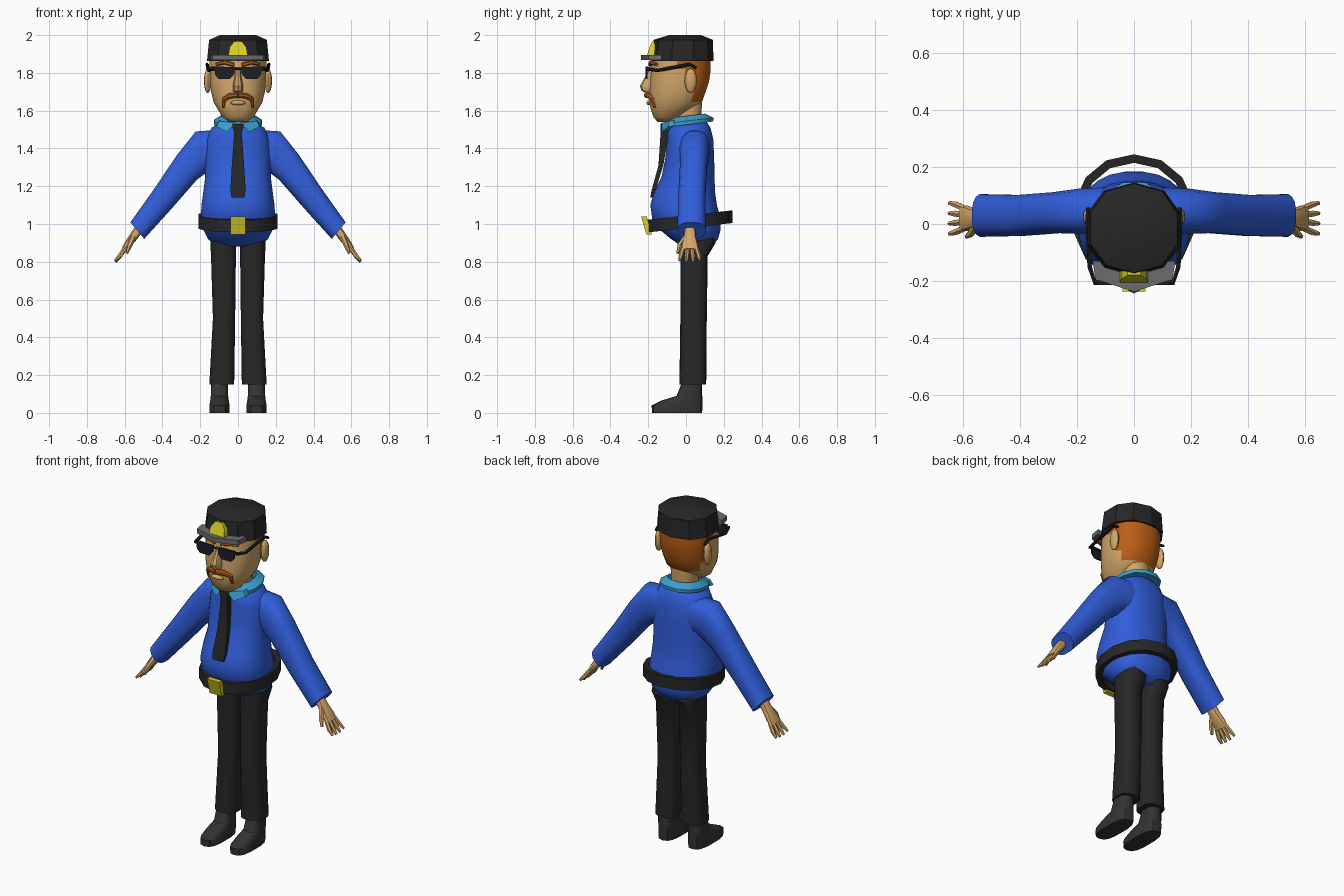
import bpy, bmesh
from math import sin, cos, pi, radians
from mathutils import Vector, Matrix

cube = bpy.data.objects.get("Cube")
if cube:
    bpy.data.objects.remove(cube)


def material(name, rgb):
    m = bpy.data.materials.new(name)
    m.use_nodes = True
    m.diffuse_color = (*rgb, 1)
    m.node_tree.nodes["Principled BSDF"].inputs["Base Color"].default_value = (*rgb, 1)
    return m


BLUE = material("shirt blue", (.03, .11, .7))
SKY = material("collar light blue", (.045, .35, .62))
BLACK = material("cloth black", (.02, .02, .02))
SHOE = material("shoe charcoal", (.033, .033, .033))
SKIN = material("skin tan", (.64, .38, .14))
HAIR = material("hair orange", (.5, .115, .008))
YELLOW = material("badge yellow", (.68, .62, .02))
GREY = material("visor grey", (.15, .15, .16))
GLASS = material("glasses black", (.012, .013, .018))


def finish(name, bm, mat, side=1, angle=40):
    for v in bm.verts:
        v.co.x *= side
    bmesh.ops.recalc_face_normals(bm, faces=bm.faces)
    me = bpy.data.meshes.new(name)
    bm.to_mesh(me)
    bm.free()
    me.materials.append(mat)
    ob = bpy.data.objects.new(name, me)
    bpy.context.collection.objects.link(ob)
    bpy.ops.object.select_all(action='DESELECT')
    ob.select_set(True)
    bpy.context.view_layer.objects.active = ob
    bpy.ops.object.shade_smooth_by_angle(angle=radians(angle))
    return ob


def level(z, front, back, rx, cx=0, slope=0):
    """Horizontal ring given by its front, back and half width."""
    cy, ry = (front + back) / 2, (back - front) / 2
    return Vector((cx, cy, z + slope * cy)), Vector((rx, 0, 0)), Vector((0, ry, ry * slope))


def tilted(x, y, z, ru, rv, deg):
    """Ring leaning in the front plane."""
    t = radians(deg)
    return Vector((x, y, z)), Vector((cos(t), 0, sin(t))) * ru, Vector((0, rv, 0))


def loft(name, rings, mat, n=20, p=2.3, side=1, closed=False, angle=40):
    bm = bmesh.new()

    def power(c):
        return (abs(c) ** (2 / p)) * (1 if c > 0 else -1)
    loops = []
    for c, u, v in rings:
        angles = [(i + .5) * 2 * pi / n for i in range(n)]
        loops.append([bm.verts.new(c + u * power(cos(a)) + v * power(sin(a))) for a in angles])
    pairs = list(zip(loops, loops[1:]))
    if closed:
        pairs.append((loops[-1], loops[0]))
    else:
        bm.faces.new(loops[0])
        bm.faces.new(loops[-1])
    for a, b in pairs:
        for i in range(n):
            j = (i + 1) % n
            bm.faces.new((a[i], a[j], b[j], b[i]))
    return finish(name, bm, mat, side, angle)


def tube(name, points, radii, mat, side=1, n=8):
    pts = [Vector(q) for q in points]
    rings = []
    for i, q in enumerate(pts):
        d = pts[min(i + 1, len(pts) - 1)] - pts[max(i - 1, 0)]
        quat = d.to_track_quat('Z', 'Y')
        rings.append((q, quat @ Vector((radii[i], 0, 0)), quat @ Vector((0, radii[i], 0))))
    return loft(name, rings, mat, n, 2, side)


def prism(name, points, offset, mat, side=1):
    bm = bmesh.new()
    face = bm.faces.new([bm.verts.new(q) for q in points])
    new = bmesh.ops.extrude_face_region(bm, geom=[face], use_keep_orig=True)
    moved = [g for g in new["geom"] if isinstance(g, bmesh.types.BMVert)]
    bmesh.ops.translate(bm, verts=moved, vec=offset)
    return finish(name, bm, mat, side)


def ball(name, centre, size, mat, side=1):
    bm = bmesh.new()
    mat4 = Matrix.Translation(centre) @ Matrix.Diagonal((*size, 1))
    bmesh.ops.create_uvsphere(bm, u_segments=12, v_segments=8, radius=1, matrix=mat4)
    return finish(name, bm, mat, side)


# Torso and clothing
loft("shirt", [level(*r) for r in (
    (1.54, -.07, .11, .085), (1.51, -.095, .13, .14), (1.45, -.1, .145, .17),
    (1.35, -.11, .15, .178), (1.25, -.13, .152, .175), (1.17, -.17, .155, .185),
    (1.1, -.19, .165, .195), (1.03, -.18, .185, .198), (.97, -.14, .185, .185),
    (.92, -.08, .17, .16), (.88, -.02, .13, .11))], BLUE, 24, angle=60)
loft("belt", [level(z, -.205 + d, .245 - d, .215 - d, 0, .11) for z, d in (
    (1.045, 0), (.978, 0), (.978, .03), (1.045, .03))], BLACK, 14, 2.1, closed=True)
prism("belt_buckle", [(-.04, -.238, 1.04), (.04, -.238, 1.04), (.04, -.21, .945),
                      (-.04, -.21, .945)], (0, .03, 0), YELLOW)
loft("collar", [level(*r, 0, .12) for r in (
    (1.525, -.125, .148, .13), (1.545, -.125, .15, .132), (1.572, -.08, .105, .09),
    (1.53, -.08, .105, .09))], SKY, 12, 2.2, closed=True)
loft("tie", [level(*r) for r in (
    (1.53, -.135, -.09, .032), (1.48, -.135, -.09, .02), (1.31, -.146, -.12, .033),
    (1.18, -.182, -.16, .041), (1.14, -.19, -.17, .035))], BLACK, 4, 50)

# Limbs
for s, tag in ((1, "left"), (-1, "right")):
    prism("collar_point_" + tag, [(.012, -.132, 1.535), (.06, -.125, 1.488),
          (.115, -.095, 1.515), (.1, -.09, 1.545)], (0, .03, .005), SKY, s)
    loft("sleeve_" + tag, [tilted(*r) for r in (
        (.1, .05, 1.4, .1, .08, 85), (.19, .045, 1.385, .112, .08, 72),
        (.27, .04, 1.3, .085, .073, 50), (.4, .03, 1.13, .07, .073, 45),
        (.533, .03, .965, .058, .076, 50))], BLUE, 16, 2.5, s, angle=55)
    loft("palm_" + tag, [tilted(*r) for r in (
        (.52, .02, .98, .025, .03, 40), (.555, .02, .93, .024, .033, 35),
        (.585, .02, .89, .02, .045, 35), (.605, .02, .862, .014, .045, 35))], SKIN, 10, 2.3, s)
    for i in range(4):
        k = i - 1.5
        tip = .795 + .008 * abs(k)
        tube(f"finger_{i + 1}_{tag}", [(.595, .02 + k * .023, .875),
             (.626, .02 + k * .032, .83), (.65, .02 + k * .036, tip)],
             (.012, .012, .007), SKIN, s, 6)
    tube("thumb_" + tag, [(.555, .0, .93), (.572, -.032, .89), (.588, -.044, .845)],
         (.016, .014, .008), SKIN, s, 6)
    loft("trouser_leg_" + tag, [level(*r) for r in (
        (.95, -.03, .14, .065, .08), (.9, -.03, .157, .07, .078), (.83, -.03, .115, .067, .077),
        (.5, -.03, .11, .06, .074), (.15, -.035, .107, .067, .086))], BLACK, 14, 2.8, s)
    loft("shoe_" + tag, [level(*r, .098) for r in (
        (0, -.18, .085, .053), (.04, -.182, .088, .054), (.065, -.13, .088, .05),
        (.09, -.05, .086, .047), (.16, -.022, .085, .045))], SHOE, 14, 2.8, s)

# Head, with hair coloured by position
loft("neck", [level(1.52, -.06, .08, .07), level(1.66, -.06, .085, .075)], SKIN, 14)
head = loft("head", [level(*r) for r in (
    (1.54, -.15, -.07, .045), (1.565, -.172, -.03, .082), (1.61, -.188, .04, .11),
    (1.645, -.194, .085, .13), (1.7, -.193, .105, .143), (1.75, -.19, .122, .148),
    (1.82, -.185, .132, .151), (1.89, -.17, .128, .15))], SKIN, 28, 2.3, angle=60)
head.data.materials.append(HAIR)
for f in head.data.polygons:
    c = f.center
    if c.z > 1.64 and c.y > (-.03 if c.z > 1.75 else .03):
        f.material_index = 1
loft("nose", [level(*r) for r in (
    (1.82, -.195, -.15, .014), (1.77, -.222, -.15, .02), (1.73, -.244, -.15, .029),
    (1.705, -.235, -.15, .028), (1.692, -.21, -.15, .018))], SKIN, 10)
ball("lower_lip", (0, -.195, 1.642), (.04, .015, .013), SKIN)

for s, tag in ((1, "left"), (-1, "right")):
    ball("ear_" + tag, (.16, .025, 1.758), (.02, .032, .065), SKIN, s)
    tube("eyebrow_" + tag, [(.02, -.19, 1.842), (.07, -.185, 1.856), (.115, -.155, 1.845)],
         (.011, .012, .008), HAIR, s, 6)
    tube("moustache_" + tag, [(0, -.208, 1.682), (.045, -.194, 1.678), (.073, -.175, 1.66),
         (.078, -.163, 1.615)], (.015, .015, .014, .008), HAIR, s)
    # Sunglasses
    prism("lens_" + tag, [(x, -.215, z) for x, z in (
        (.018, 1.83), (.125, 1.835), (.122, 1.79), (.102, 1.768), (.042, 1.768), (.02, 1.793))],
        (0, .012, 0), GLASS, s)
    tube("glasses_frame_" + tag, [(0, -.21, 1.822), (.138, -.205, 1.822), (.156, -.15, 1.813),
         (.163, .02, 1.845), (.161, .055, 1.825)], (.006, .011, .009, .009, .008), GLASS, s, 6)

# Cap
loft("cap", [level(*r) for r in (
    (1.862, -.185, .146, .172), (1.975, -.172, .142, .16), (2, -.09, .08, .1))],
    BLACK, 10, 2.2, angle=25)
prism("cap_visor", [(x, y, 1.868) for x, y in (
    (-.146, -.13), (-.135, -.195), (0, -.238), (.135, -.195), (.146, -.13))],
    (0, 0, .028), GREY)
prism("cap_badge", [(-.05, -.205, 1.896), (.05, -.205, 1.896), (.045, -.193, 1.935),
      (.022, -.18, 1.965), (-.022, -.18, 1.965), (-.045, -.193, 1.935)], (0, .04, 0), YELLOW)
